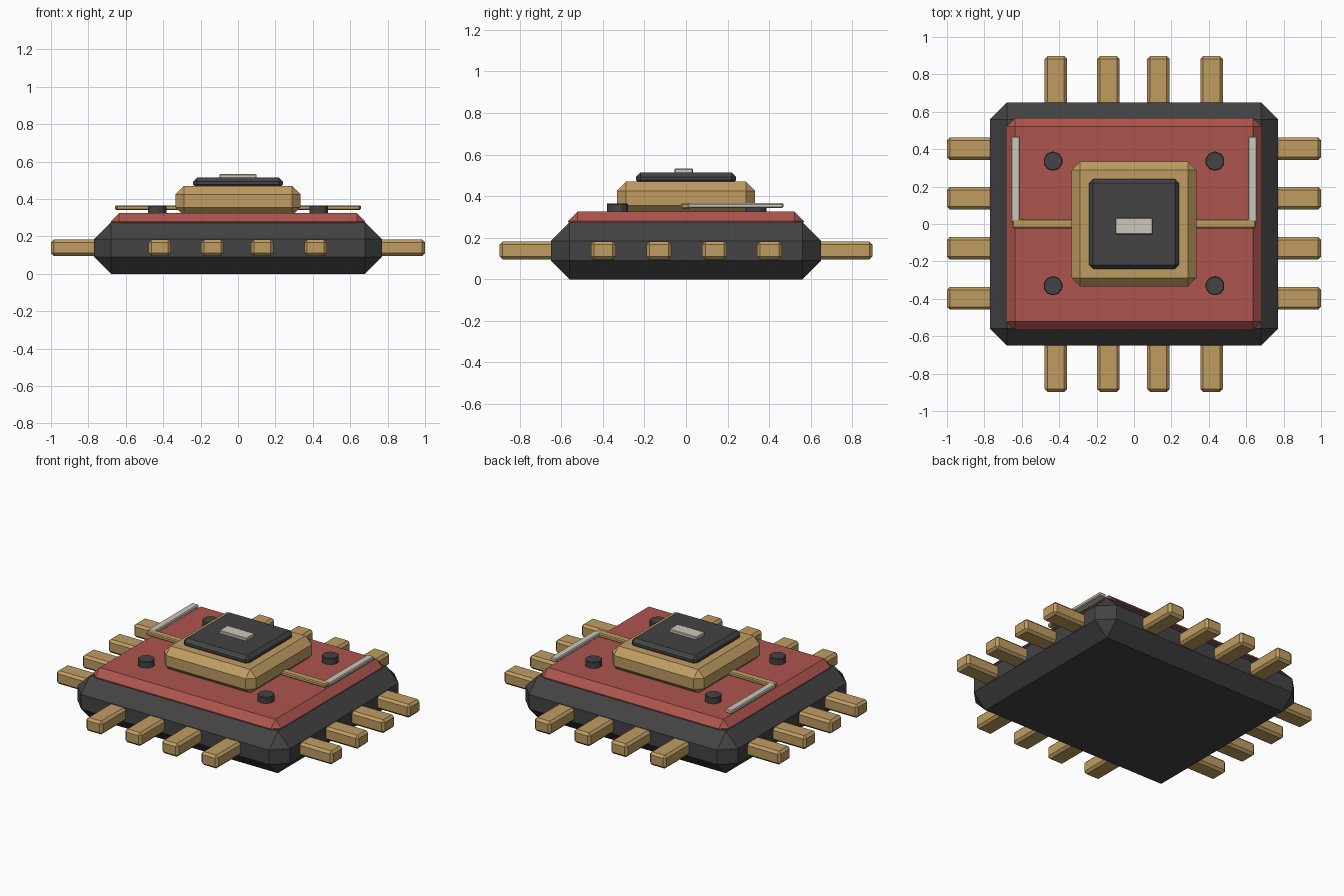
import bpy

cube = bpy.data.objects.get("Cube")
if cube:
    bpy.data.objects.remove(cube, do_unlink=True)


def make_material(name, rgb):
    mat = bpy.data.materials.new(name)
    mat.use_nodes = True
    color = (*rgb, 1.0)
    mat.diffuse_color = color
    mat.node_tree.nodes["Principled BSDF"].inputs["Base Color"].default_value = color
    return mat


DARK = make_material("dark grey", (0.056, 0.056, 0.058))
RED = make_material("brick red", (0.42, 0.09, 0.076))
GOLD = make_material("brass", (0.52, 0.335, 0.12))
SILVER = make_material("pale silver", (0.61, 0.575, 0.49))


def finish(name, mat, bevel):
    obj = bpy.context.object
    obj.name = name
    obj.data.name = name
    obj.data.materials.append(mat)
    if bevel:
        mod = obj.modifiers.new("chamfer", "BEVEL")
        mod.width = bevel
        mod.segments = 1
        mod.limit_method = "ANGLE"
    return obj


def box(name, mat, x, y, z, bevel=0.0):
    """Chamfered block from (min, max) ranges on each axis."""
    ranges = [sorted(r) for r in (x, y, z)]
    bpy.ops.mesh.primitive_cube_add(size=1, location=[(a + b) / 2 for a, b in ranges])
    size = [b - a for a, b in ranges]
    for v in bpy.context.object.data.vertices:
        v.co = [c * s for c, s in zip(v.co, size)]
    return finish(name, mat, bevel)


# Stacked housing
box("body", DARK, (-0.77, 0.77), (-0.65, 0.65), (0, 0.275), 0.09)
box("top_plate", RED, (-0.68, 0.68), (-0.567, 0.567), (0.23, 0.325), 0.045)
box("core_base", GOLD, (-0.333, 0.333), (-0.333, 0.333), (0.31, 0.47), 0.045)
box("core_cap", DARK, (-0.24, 0.24), (-0.24, 0.24), (0.455, 0.515), 0.022)
box("core_label", SILVER, (-0.1, 0.1), (-0.055, 0.033), (0.505, 0.533), 0.004)

# Traces running from the core to the plate edges
for side, s in (("left", 1), ("right", -1)):
    box(side + "_trace", GOLD, (s * 0.3, s * 0.65), (-0.023, 0.027), (0.34, 0.366), 0.006)
    box(side + "_strip", SILVER, (s * 0.61, s * 0.658), (0.01, 0.468), (0.342, 0.366), 0.005)

# Studs near the corners
for side, sx in (("left", 1), ("right", -1)):
    for end, sy in (("front", -1), ("back", 1)):
        bpy.ops.mesh.primitive_cylinder_add(
            vertices=10, radius=0.052, depth=0.045,
            location=(sx * 0.433, sy * 0.333 + 0.003, 0.3425))
        finish(f"{end}_{side}_stud", DARK, 0.004)

# Contact pins on all four sides
PIN_Z = (0.095, 0.182)
HALF = 0.06
for i, c in enumerate((-0.418, -0.137, 0.13, 0.415), 1):
    for end, s in (("front", -1), ("back", 1)):
        box(f"{end}_pin_{i}", GOLD, (c - HALF, c + HALF), (s * 0.6, s * 0.897), PIN_Z, 0.015)
for i, c in enumerate((-0.398, -0.13, 0.138, 0.402), 1):
    for side, s in (("left", 1), ("right", -1)):
        box(f"{side}_pin_{i}", GOLD, (s * 0.7, s), (c - HALF, c + HALF), PIN_Z, 0.015)
